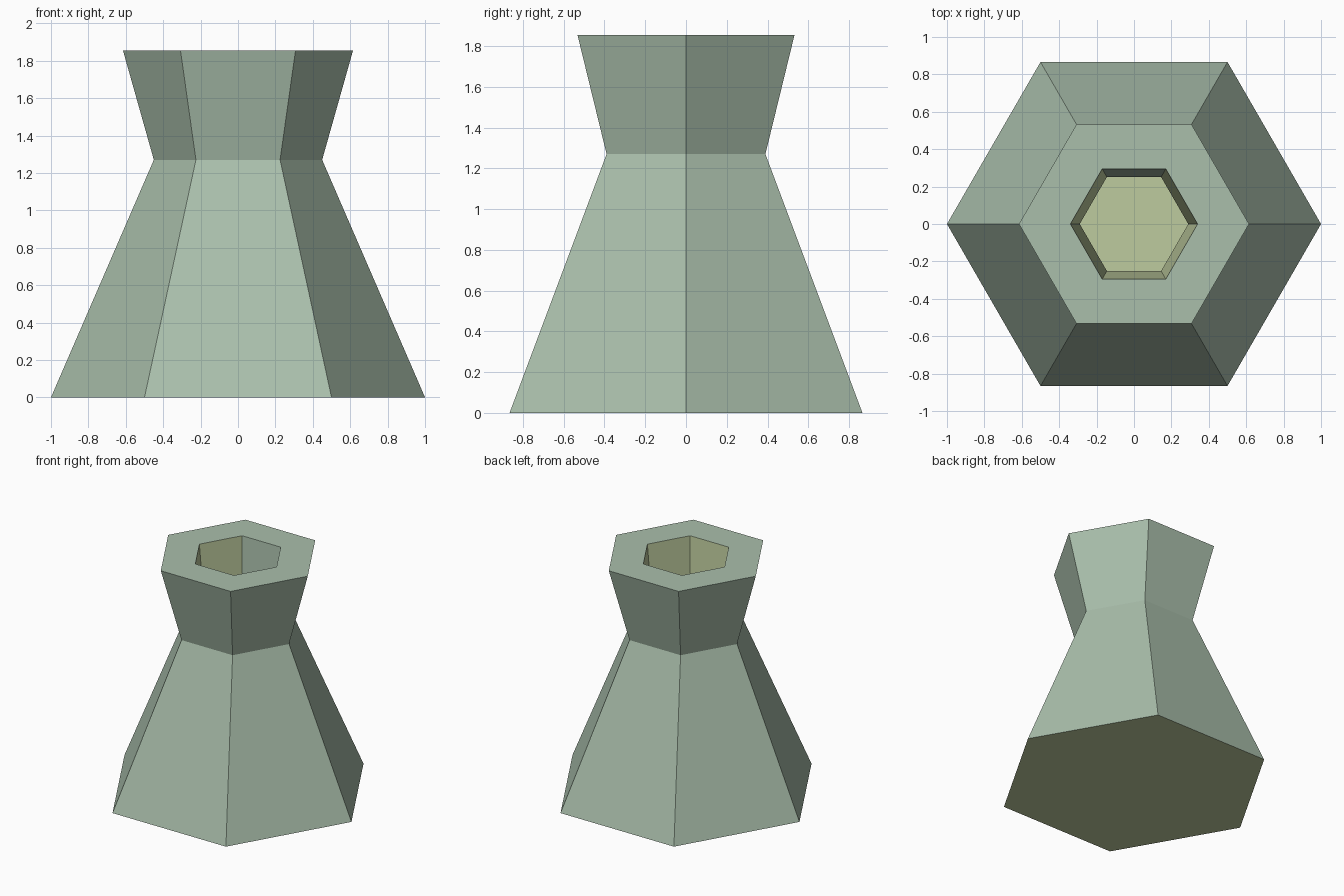
import bpy, bmesh, math

if "Cube" in bpy.data.objects:
    bpy.data.objects.remove(bpy.data.objects["Cube"])


def material(name, rgb):
    m = bpy.data.materials.new(name)
    m.diffuse_color = (*rgb, 1.0)
    m.use_nodes = True
    m.node_tree.nodes["Principled BSDF"].inputs["Base Color"].default_value = m.diffuse_color
    return m


green = material("sage green", (0.40, 0.52, 0.41))
yellow = material("pale olive yellow", (0.515, 0.60, 0.342))

SIDES = 6
# (radius, height): up the outside, over the rim, down the inside
profile = [(1.0, 0.0), (0.45, 1.27), (0.615, 1.855),
           (0.34, 1.855), (0.29, 1.27), (0.82, 0.01)]

bm = bmesh.new()
rings = []
for r, z in profile:
    rings.append([bm.verts.new((r * math.cos(math.tau * i / SIDES),
                                r * math.sin(math.tau * i / SIDES), z))
                  for i in range(SIDES)])

# Walls: outside and rim green, lining yellow except its back panel
for level, (a, b) in enumerate(zip(rings, rings[1:])):
    for i in range(SIDES):
        j = (i + 1) % SIDES
        f = bm.faces.new((a[i], a[j], b[j], b[i]))
        f.material_index = 1 if level >= 3 and i != 1 else 0

# Underside and inner floor
for ring in (rings[0][::-1], rings[-1]):
    bm.faces.new(ring).material_index = 1

bmesh.ops.recalc_face_normals(bm, faces=bm.faces[:])
mesh = bpy.data.meshes.new("hexagonal_vase")
bm.to_mesh(mesh)
bm.free()
mesh.materials.append(green)
mesh.materials.append(yellow)
vase = bpy.data.objects.new("hexagonal_vase", mesh)
bpy.context.collection.objects.link(vase)
